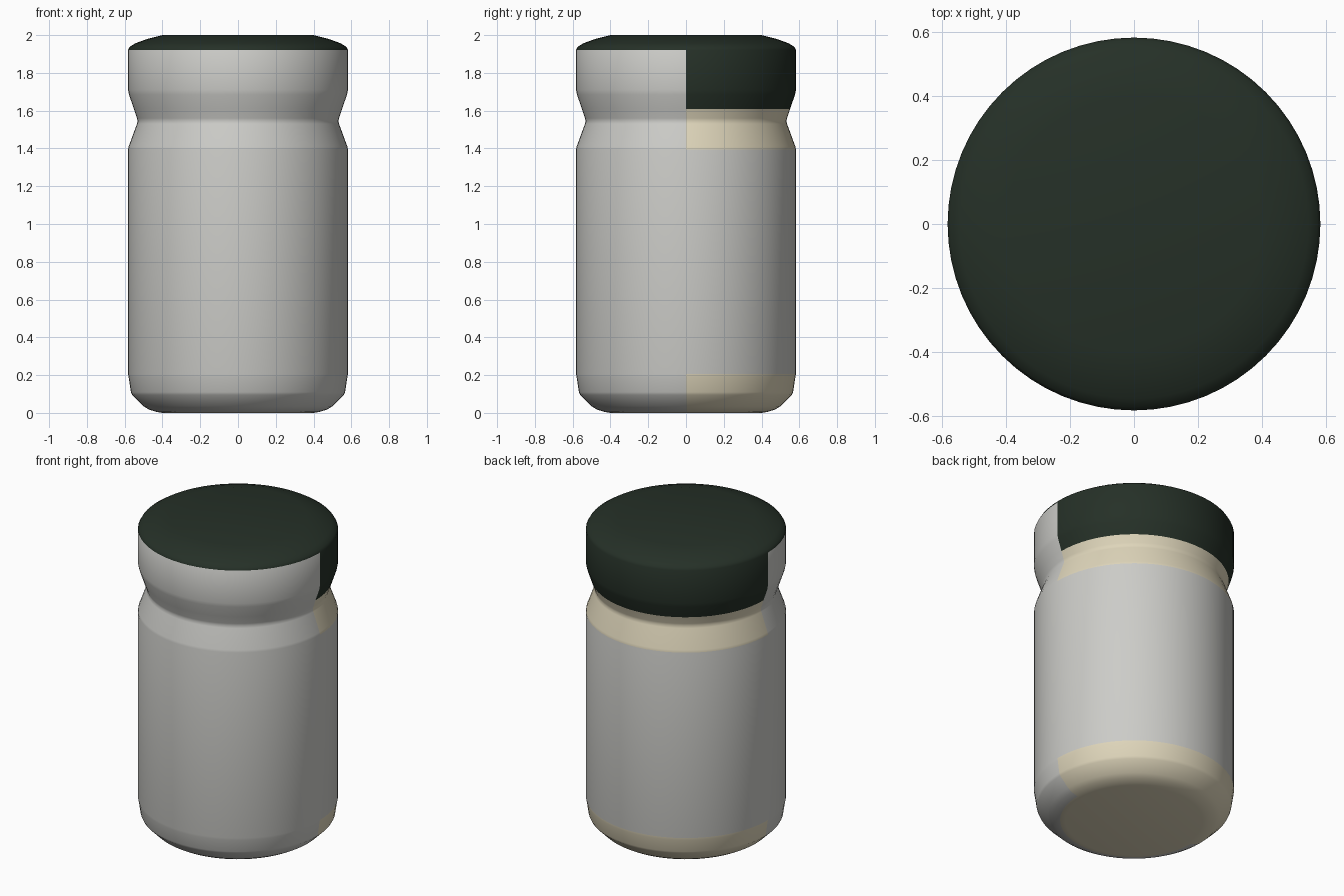
import bpy, bmesh, math

if "Cube" in bpy.data.objects:
    bpy.data.objects.remove(bpy.data.objects["Cube"], do_unlink=True)

SEGMENTS = 64


def make_material(name, srgb):
    def linear(v):
        v /= 255
        return v / 12.92 if v <= 0.04045 else ((v + 0.055) / 1.055) ** 2.4
    colour = [linear(v) for v in srgb] + [1.0]
    mat = bpy.data.materials.new(name)
    mat.use_nodes = True
    mat.diffuse_color = colour
    mat.node_tree.nodes["Principled BSDF"].inputs["Base Color"].default_value = colour
    return mat


GREY, CREAM, GREEN = range(3)
materials = [make_material("light grey", (204, 204, 200)),
             make_material("cream", (222, 213, 186)),
             make_material("dark green", (37, 48, 39))]


def lathe(name, profile, colour_rule):
    """Spin (radius, z) points about z; a zero radius closes the end."""
    bm = bmesh.new()
    rings = []
    for r, z in profile:
        count = SEGMENTS if r > 0 else 1
        rings.append([bm.verts.new((r * math.cos(math.tau * i / SEGMENTS),
                                    r * math.sin(math.tau * i / SEGMENTS), z))
                      for i in range(count)])
    for low, high in zip(rings, rings[1:]):
        for i in range(SEGMENTS):
            j = (i + 1) % SEGMENTS
            if len(low) == 1:
                corners = (low[0], high[j], high[i])
            elif len(high) == 1:
                corners = (low[i], low[j], high[0])
            else:
                corners = (low[i], low[j], high[j], high[i])
            face = bm.faces.new(corners)
            c = face.calc_center_median()
            face.material_index = colour_rule(c.y > 0, c.z)
    mesh = bpy.data.meshes.new(name)
    bm.to_mesh(mesh)
    bm.free()
    for mat in materials:
        mesh.materials.append(mat)
    obj = bpy.data.objects.new(name, mesh)
    bpy.context.collection.objects.link(obj)
    bpy.ops.object.select_all(action="DESELECT")
    obj.select_set(True)
    bpy.context.view_layer.objects.active = obj
    bpy.ops.object.shade_smooth_by_angle(angle=math.radians(40))
    return obj


# Jar: cream underside, with cream bands on the back half of base and shoulder
def jar_colour(back, z):
    if z < 0.003:
        return CREAM
    return CREAM if back and (z < 0.2 or z > 1.4) else GREY


lathe("jar_body",
      [(0, 0), (0.40, 0), (0.43, 0.005), (0.47, 0.017), (0.50, 0.035),
       (0.56, 0.095), (0.567, 0.11), (0.579, 0.19), (0.582, 0.205),
       (0.582, 1.395), (0.579, 1.41), (0.535, 1.53), (0.531, 1.545),
       (0.535, 1.56), (0.551, 1.608)],
      jar_colour)

# Lid: green top and back half, grey front band
lathe("lid",
      [(0.551, 1.608), (0.577, 1.685), (0.582, 1.71), (0.582, 1.922),
       (0.573, 1.938), (0.545, 1.956), (0.48, 1.98), (0.40, 2.0), (0, 2.0)],
      lambda back, z: GREEN if back or z > 1.922 else GREY)
